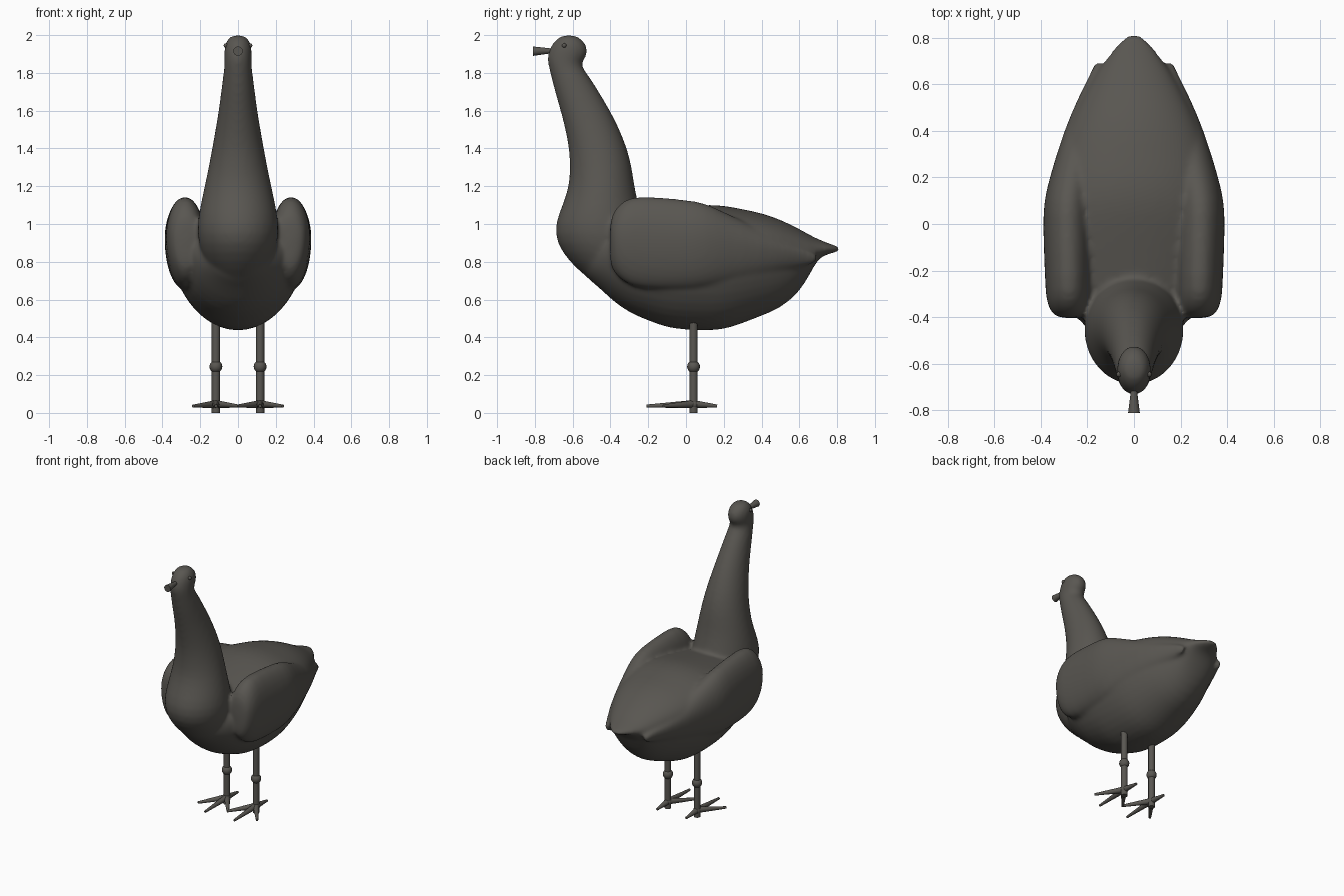
import bpy, bmesh, math
from mathutils import Vector

if "Cube" in bpy.data.objects:
    bpy.data.objects.remove(bpy.data.objects["Cube"])

mat = bpy.data.materials.new("dark warm grey")
mat.diffuse_color = (0.10, 0.094, 0.083, 1)
mat.use_nodes = True
mat.node_tree.nodes["Principled BSDF"].inputs["Base Color"].default_value = mat.diffuse_color


def finish(bm, name):
    bmesh.ops.recalc_face_normals(bm, faces=bm.faces)
    for f in bm.faces:
        f.smooth = True
    me = bpy.data.meshes.new(name)
    bm.to_mesh(me)
    bm.free()
    me.materials.append(mat)
    ob = bpy.data.objects.new(name, me)
    bpy.context.collection.objects.link(ob)
    return ob


def loft(bm, rings):
    """Skin a list of equal-length rings and close both ends."""
    vs = [[bm.verts.new(p) for p in r] for r in rings]
    n = len(vs[0])
    for a, b in zip(vs, vs[1:]):
        for i in range(n):
            j = (i + 1) % n
            bm.faces.new((a[i], a[j], b[j], b[i]))
    bm.faces.new(vs[0])
    bm.faces.new(vs[-1])


N = 24
ANG = [2 * math.pi * i / N for i in range(N)]


def section(y, xc, w, top, mid, bot):
    """Upright ring: upper and lower half ellipses meeting at mid height."""
    return [(xc + w * math.cos(t), y,
             mid + math.sin(t) * ((top - mid) if math.sin(t) > 0 else (mid - bot)))
            for t in ANG]


def slab(z, front, back, w):
    """Level ring for the neck and head."""
    c, r = (front + back) / 2, (back - front) / 2
    return [(w * math.cos(t), c + r * math.sin(t), z) for t in ANG]


def cone(bm, a, b, ra, rb, n=12):
    a, b = Vector(a), Vector(b)
    q = (b - a).to_track_quat('Z', 'Y')
    loft(bm, [[p + q @ Vector((r * math.cos(2 * math.pi * i / n),
                               r * math.sin(2 * math.pi * i / n), 0)) for i in range(n)]
              for p, r in ((a, ra), (b, rb))])


def ball(bm, c, r):
    res = bmesh.ops.create_uvsphere(bm, u_segments=16, v_segments=10, radius=r)
    bmesh.ops.translate(bm, verts=res['verts'], vec=c)


# Torso and tail: y, half width, top, middle, bottom
torso = [(-.57, .09, .86, .80, .75), (-.45, .20, .95, .82, .655), (-.4, .25, 1.0, .85, .60),
         (-.3, .32, 1.03, .88, .525), (-.2, .35, 1.05, .90, .485), (-.1, .365, 1.07, .92, .445),
         (0, .37, 1.09, .93, .435), (.1, .365, 1.105, .93, .43), (.2, .35, 1.10, .92, .435),
         (.3, .325, 1.08, .91, .47), (.4, .29, 1.06, .90, .51), (.5, .245, 1.025, .89, .55),
         (.6, .19, .975, .87, .635), (.66, .155, .94, .86, .74), (.70, .125, .92, .86, .82),
         (.75, .09, .90, .867, .84), (.79, .055, .885, .868, .85), (.815, .02, .878, .868, .858)]
# Folded wings: y, centre x, half width, top, bottom
wing = [(-.405, .27, .05, 1.0, .80), (-.385, .275, .08, 1.07, .74), (-.33, .28, .098, 1.13, .69),
        (-.25, .28, .102, 1.155, .65), (0, .285, .107, 1.13, .65), (.1, .285, .102, 1.115, .66),
        (.2, .27, .093, 1.065, .68), (.4, .225, .077, .97, .72), (.55, .18, .057, .90, .76),
        (.64, .157, .032, .86, .78), (.70, .155, .014, .835, .795)]
# Chest, neck and head: z, front y, back y, half width
neck = [(.66, -.45, -.25, .08), (.72, -.53, -.2, .13), (.8, -.62, -.2, .18), (.9, -.69, -.2, .213),
        (1.0, -.697, -.22, .218), (1.1, -.655, -.25, .2), (1.2, -.62, -.272, .178),
        (1.3, -.615, -.285, .157), (1.4, -.62, -.31, .138), (1.5, -.64, -.35, .12),
        (1.6, -.665, -.40, .103), (1.7, -.695, -.46, .09), (1.78, -.715, -.51, .08),
        (1.83, -.727, -.55, .073), (1.86, -.733, -.55, .072), (1.89, -.735, -.522, .073),
        (1.93, -.722, -.52, .073), (1.96, -.705, -.535, .066), (1.985, -.68, -.56, .05),
        (2.0, -.65, -.59, .028)]

bm = bmesh.new()
loft(bm, [section(y, 0, w, t, m, b) for y, w, t, m, b in torso])
for s in (-1, 1):
    loft(bm, [section(y, s * x, w, t, (t + b) / 2 + .03, b) for y, x, w, t, b in wing])
loft(bm, [slab(*r) for r in neck])
body = finish(bm, "body")
sub = body.modifiers.new("round", 'SUBSURF')
sub.levels = sub.render_levels = 1
rem = body.modifiers.new("blend", 'REMESH')
rem.mode = 'VOXEL'
rem.voxel_size = .013
rem.use_smooth_shade = True
smo = body.modifiers.new("soften", 'SMOOTH')
smo.factor = .5
smo.iterations = 8

# Beak, flaring toward its tip
bm = bmesh.new()
cone(bm, (0, -.69, 1.917), (0, -.81, 1.915), .010, .025, 16)
finish(bm, "beak")

# Eyes
bm = bmesh.new()
for s in (-1, 1):
    ball(bm, (s * .064, -.645, 1.945), .012)
finish(bm, "eyes")

# Legs with knee joint, foot hub and four toes
for s, side in ((-1, "left"), (1, "right")):
    x, y = s * .117, .04
    bm = bmesh.new()
    cone(bm, (x, y, 0), (x, y, .50), .022, .022, 16)
    ball(bm, (x, y, .245), .034)
    ball(bm, (x, y, .045), .026)
    for dx, dy in ((0, -.25), (-.12, -.16), (.12, -.16), (0, .125)):
        cone(bm, (x, y, .047), (x + dx, y + dy, .036), .021, .008)
    finish(bm, side + "_leg")

for ob in bpy.context.collection.objects:
    ob.select_set(True)
    bpy.context.view_layer.objects.active = ob
bpy.ops.object.shade_smooth_by_angle(angle=math.radians(40))
